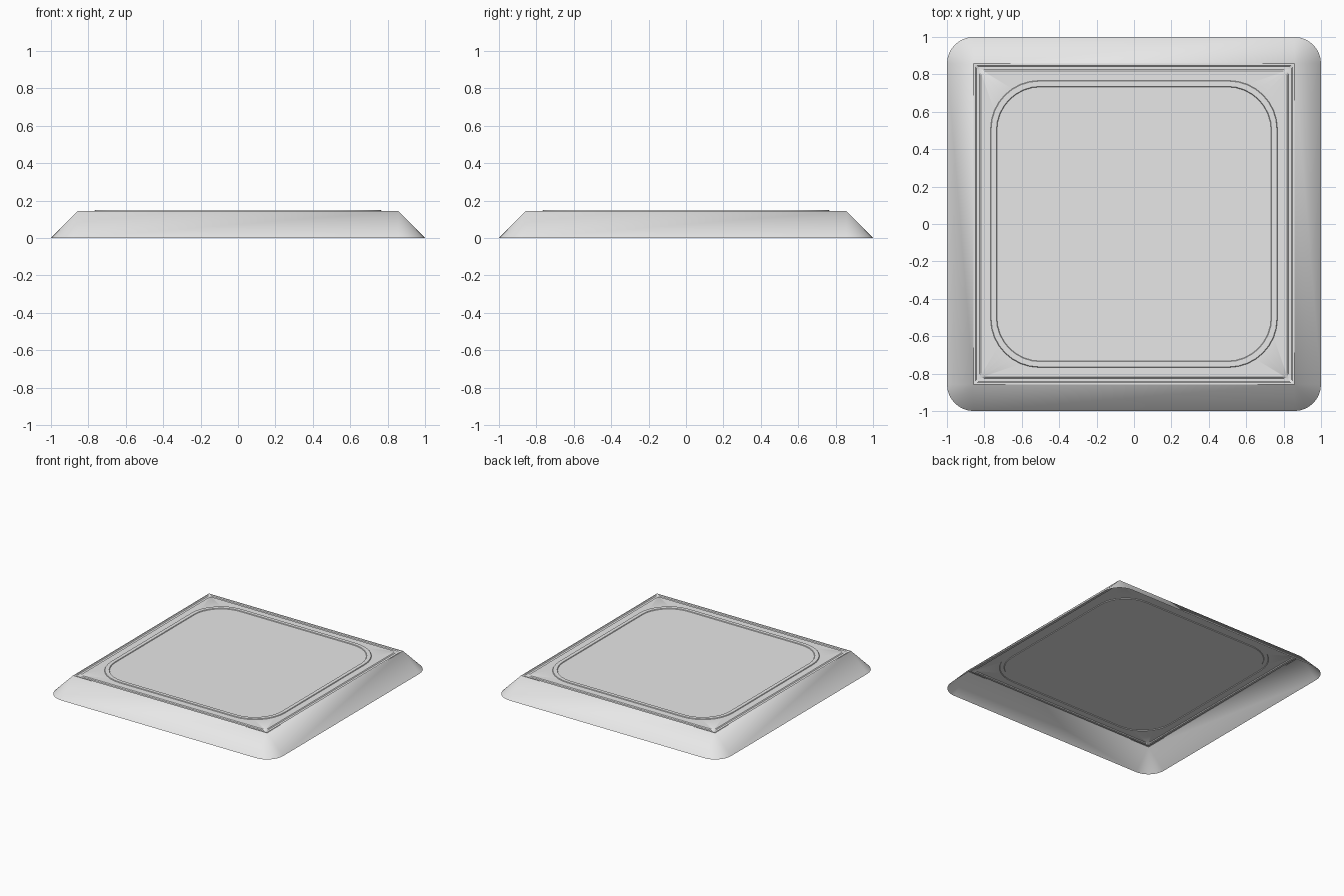
import bpy
import bmesh
from math import cos, sin, pi

cube = bpy.data.objects.get("Cube")
if cube:
    bpy.data.objects.remove(cube, do_unlink=True)

grey = bpy.data.materials.new("plain_grey")
grey.use_nodes = True
grey.diffuse_color = (0.8, 0.8, 0.8, 1)
grey.node_tree.nodes["Principled BSDF"].inputs["Base Color"].default_value = grey.diffuse_color

STEPS = 8  # segments in each rounded corner


def rounded_square(half, radius, z):
    """Counter-clockwise outline of a square with rounded corners."""
    points = []
    for corner in range(4):
        middle = pi / 4 + corner * pi / 2
        reach = (half - radius) * 2 ** 0.5
        for i in range(STEPS + 1):
            a = corner * pi / 2 + i / STEPS * pi / 2
            points.append((reach * cos(middle) + radius * cos(a),
                           reach * sin(middle) + radius * sin(a), z))
    return points


def shell(name, outlines, cap=False):
    """Open sheet joining nested outlines from the outermost inwards."""
    bm = bmesh.new()
    loops = [[bm.verts.new(p) for p in rounded_square(*o)] for o in outlines]
    for outer, inner in zip(loops, loops[1:]):
        for i in range(len(outer)):
            j = (i + 1) % len(outer)
            bm.faces.new((outer[i], outer[j], inner[j], inner[i]))
    if cap:
        bm.faces.new(loops[-1])
    bmesh.ops.remove_doubles(bm, verts=bm.verts, dist=0.00005)
    mesh = bpy.data.meshes.new(name)
    bm.to_mesh(mesh)
    bm.free()
    mesh.materials.append(grey)
    obj = bpy.data.objects.new(name, mesh)
    bpy.context.collection.objects.link(obj)
    bpy.ops.object.select_all(action="DESELECT")
    obj.select_set(True)
    bpy.context.view_layer.objects.active = obj
    bpy.ops.object.shade_smooth_by_angle(angle=pi / 6)


TOP = 0.145

# Sloping skirt: rounded at the foot, sharp at the top, open below
shell("skirt", [(1.0, 0.143, 0.0), (0.857, 0.0, TOP)])

# Border with a shallow groove just inside the rim
shell("grooved_border", [
    (0.857, 0.0, TOP), (0.848, 0.01, TOP), (0.842, 0.015, TOP - 0.006),
    (0.825, 0.025, TOP - 0.006), (0.819, 0.03, TOP), (0.767, 0.26, TOP)])

# Flat centre framed by a low raised bead
shell("top_panel", [
    (0.767, 0.26, TOP), (0.764, 0.258, TOP + 0.005),
    (0.736, 0.236, TOP + 0.005), (0.733, 0.234, TOP)], cap=True)
